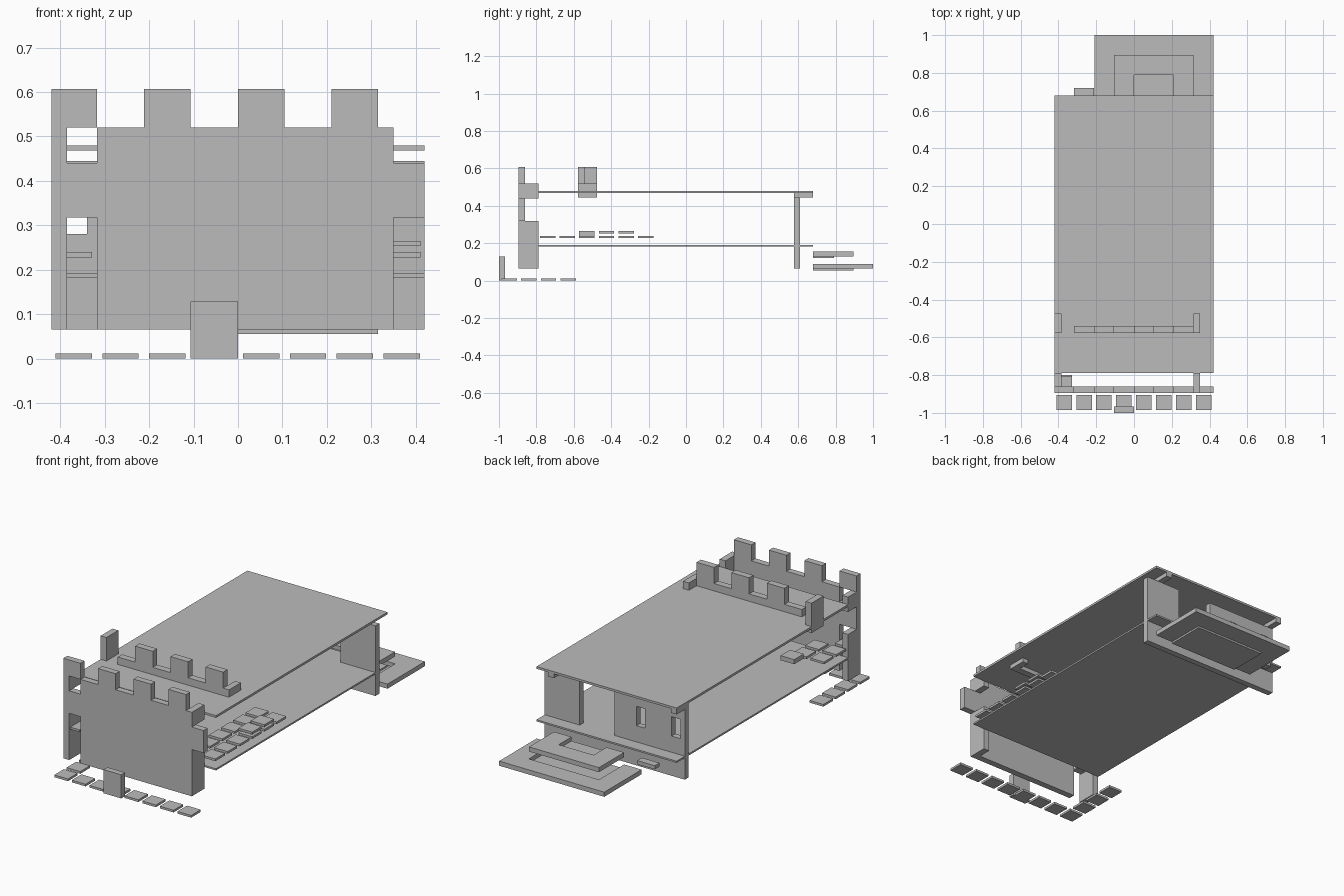
import bpy, bmesh

if "Cube" in bpy.data.objects:
    bpy.data.objects.remove(bpy.data.objects["Cube"])

grey = bpy.data.materials.new("stone_grey")
grey.diffuse_color = (0.5, 0.5, 0.5, 1)
grey.use_nodes = True
grey.node_tree.nodes["Principled BSDF"].inputs["Base Color"].default_value = grey.diffuse_color


def part(name, boxes):
    """One object made of boxes (x0, x1, y0, y1, z0, z1)."""
    bm = bmesh.new()
    for x0, x1, y0, y1, z0, z1 in boxes:
        for v in bmesh.ops.create_cube(bm, size=1)["verts"]:
            v.co.x = x0 if v.co.x < 0 else x1
            v.co.y = y0 if v.co.y < 0 else y1
            v.co.z = z0 if v.co.z < 0 else z1
    me = bpy.data.meshes.new(name)
    bm.to_mesh(me)
    bm.free()
    me.materials.append(grey)
    ob = bpy.data.objects.new(name, me)
    bpy.context.collection.objects.link(ob)
    return ob


def wall(name, xs, zs, y0, y1, solid):
    """Wall split in a grid; only cells passing solid() are kept, inner faces are removed."""
    bm = bmesh.new()
    for i in range(len(xs) - 1):
        for j in range(len(zs) - 1):
            cx, cz = (xs[i] + xs[i + 1]) / 2, (zs[j] + zs[j + 1]) / 2
            if solid(cx, cz):
                q = [(xs[i], zs[j]), (xs[i + 1], zs[j]), (xs[i + 1], zs[j + 1]), (xs[i], zs[j + 1])]
                bm.faces.new([bm.verts.new((x, y0, z)) for x, z in q])
    bmesh.ops.remove_doubles(bm, verts=bm.verts, dist=1e-4)
    ext = bmesh.ops.extrude_face_region(bm, geom=bm.faces[:], use_keep_orig=True)
    for v in ext["geom"]:
        if isinstance(v, bmesh.types.BMVert):
            v.co.y = y1
    bmesh.ops.recalc_face_normals(bm, faces=bm.faces)
    bmesh.ops.dissolve_limit(bm, angle_limit=0.01, verts=bm.verts, edges=bm.edges)
    me = bpy.data.meshes.new(name)
    bm.to_mesh(me)
    bm.free()
    me.materials.append(grey)
    bpy.context.collection.objects.link(bpy.data.objects.new(name, me))


def tile(x, y, z0, z1):
    return (x - .041, x + .041, y - .041, y + .041, z0, z1)


LEFT, RIGHT = (-.42, -.385), (.315, .35)

# Front battlement wall with door, slit and stepped right edge
def front_solid(x, z):
    if z > .52:
        return x < -.317 or -.212 < x < -.107 or 0 < x < .105 or .21 < x < .315
    if .318 < z < .44:
        return True
    return not (-.385 < x < -.317 or x > .35)


wall("front_wall", [-.42, -.385, -.317, -.212, -.107, 0, .105, .21, .315, .35, .42],
     [.065, .318, .44, .52, .607], -.895, -.86, front_solid)
part("front_wall_returns", [(*s, -.86, -.788, *z) for s in (LEFT, RIGHT)
                            for z in ((.065, .318), (.44, .52))])

# Floor and roof slabs
part("floor", [(-.42, .42, -.788, .68, .183, .192)])
part("roof", [(-.42, .42, -.788, .68, .468, .48)])

# Inner battlement on the roof
wall("inner_battlement", [-.317, -.212, -.107, 0, .105, .21, .315], [.445, .52, .607],
     -.577, -.54, lambda x, z: z < .52 or -.212 < x < -.107 or 0 < x < .105 or x > .21)
part("roof_post", [(*LEFT, -.577, -.475, .445, .607)])
part("battlement_return", [(*RIGHT, -.577, -.475, .445, .52)])

# Back wall with doorway and two windows
def back_solid(x, z):
    door = 0 < x < .21 and z > .187
    window = .28 < z < .385 and (-.393 < x < -.34 or -.182 < x < -.13)
    return not (door or window)


wall("back_wall", [-.42, -.393, -.34, -.182, -.13, 0, .21, .42],
     [.065, .187, .28, .385, .445], .577, .61, back_solid)
part("roof_brackets", [(*s, .577, .68, .445, .47) for s in (LEFT, RIGHT)])

# Back steps: two U-shaped rims, each around a lower plate
def rim(name, x0, x1, y1, z0, z1):
    w = .105
    part(name, [(x0, x0 + w, .68, y1, z0, z1), (x1 - w, x1, .68, y1, z0, z1),
                (x0 + w, x1 - w, y1 - w, y1, z0, z1)])


rim("lower_step", -.21, .42, 1.0, .065, .09)
part("lower_step_plate", [(-.105, .315, .68, .895, .055, .068)])
rim("upper_step", -.105, .315, .895, .13, .155)
part("upper_step_plate", [(0, .21, .68, .79, .12, .133)])
part("back_ledge", [(-.317, -.212, .68, .72, .135, .155)])

# Ground paving, front row and left side
part("ground_tiles", [tile(-.37 + .1055 * i, -.945, 0, .012) for i in range(8)]
     + [tile(-.37, -.945 + .105 * i, 0, .012) for i in range(1, 4)])
part("front_block", [(-.107, 0, -1, -.967, 0, .128)])

# Raised tiles inside, left and right
part("left_tiles", [tile(-.37, -.845, .228, .24)]
     + [tile(x, y, .228, .24) for x in (-.37, -.265) for y in (-.74, -.635)])
part("left_block", [tile(-.265, -.53, .24, .265)])
part("right_tiles", [tile(x, -.74 + .105 * i, .228, .24) for x in (.265, .37) for i in range(6)])
part("right_upper_tiles", [tile(.37, y, .253, .265) for y in (-.425, -.32)])
